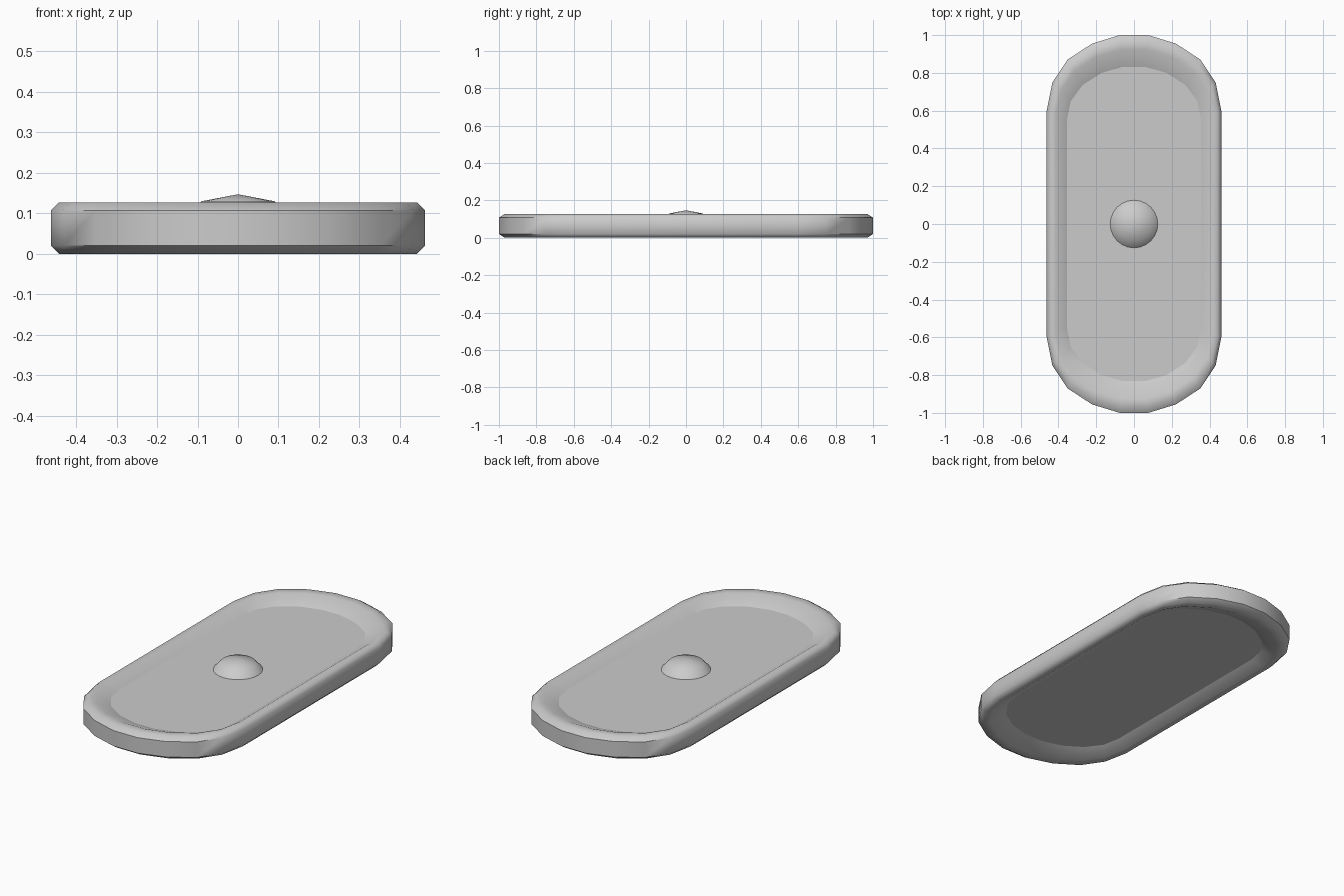
import bpy, bmesh, math

if "Cube" in bpy.data.objects:
    bpy.data.objects.remove(bpy.data.objects["Cube"])

# Quarter outlines of the outer wall and of the recessed floor
OUTER = [(0.462, 0.60), (0.432, 0.75), (0.352, 0.87), (0.222, 0.955), (0.075, 1.0)]
FLOOR = [(0.355, 0.55), (0.335, 0.65), (0.273, 0.735), (0.172, 0.80), (0.058, 0.832)]


def full_loop(quarter):
    """Mirror a quarter outline into a closed loop."""
    half = quarter + [(-x, y) for x, y in reversed(quarter)]
    return half + [(-x, -y) for x, y in half]


def finish(bm, name, angle):
    bmesh.ops.recalc_face_normals(bm, faces=bm.faces)
    mesh = bpy.data.meshes.new(name)
    bm.to_mesh(mesh)
    bm.free()
    obj = bpy.data.objects.new(name, mesh)
    bpy.context.collection.objects.link(obj)
    bpy.ops.object.select_all(action='DESELECT')
    obj.select_set(True)
    bpy.context.view_layer.objects.active = obj
    bpy.ops.object.shade_smooth_by_angle(angle=math.radians(angle))
    return obj


# Tray: rim cross-section as (blend from outer wall to floor outline, height)
PROFILE = [(1, 0.038), (0.45, 0.002), (0.18, 0.0), (0, 0.02),
           (0, 0.107), (0.18, 0.127), (0.45, 0.125), (1, 0.089)]
outer, floor = full_loop(OUTER), full_loop(FLOOR)
bm = bmesh.new()
rings = []
for t, z in PROFILE:
    rings.append([bm.verts.new((a[0] + (b[0] - a[0]) * t, a[1] + (b[1] - a[1]) * t, z))
                  for a, b in zip(outer, floor)])
n = len(outer)
for r0, r1 in zip(rings, rings[1:]):
    for i in range(n):
        j = (i + 1) % n
        bm.faces.new((r0[i], r0[j], r1[j], r1[i]))
bm.faces.new(rings[0])
bm.faces.new(rings[-1])
tray = finish(bm, "tray", 50)
for p in tray.data.polygons:
    if len(p.vertices) > 4:
        p.use_smooth = False

# Centre button: flattened half sphere resting on the floor
bm = bmesh.new()
bmesh.ops.create_uvsphere(bm, u_segments=24, v_segments=4, radius=1)
bmesh.ops.delete(bm, geom=[v for v in bm.verts if v.co.z < -0.1], context='VERTS')
bmesh.ops.scale(bm, vec=(0.127, 0.127, 0.059), verts=bm.verts)
bmesh.ops.translate(bm, vec=(0, 0, 0.088), verts=bm.verts)
finish(bm, "centre_button", 60)
